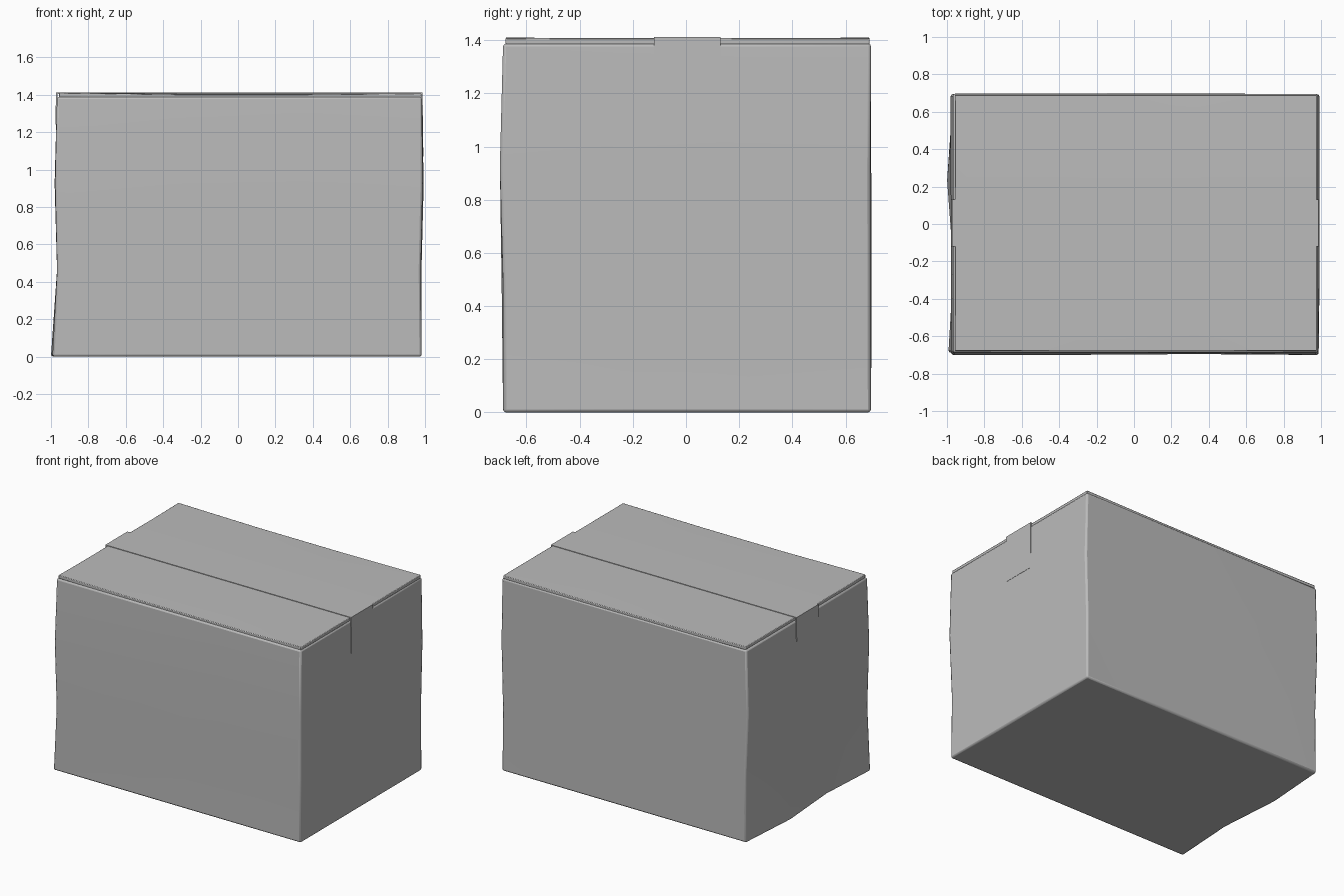
import bpy
import bmesh
import math
import random

random.seed(4)
cube = bpy.data.objects.get("Cube")
if cube:
    bpy.data.objects.remove(cube, do_unlink=True)

grey = bpy.data.materials.new("box grey")
grey.use_nodes = True
colour = (0.5, 0.5, 0.5, 1)
grey.diffuse_color = colour
grey.node_tree.nodes["Principled BSDF"].inputs["Base Color"].default_value = colour


def finish(name, bm, bevel=0.0):
    bmesh.ops.recalc_face_normals(bm, faces=bm.faces)
    mesh = bpy.data.meshes.new(name)
    bm.to_mesh(mesh)
    bm.free()
    mesh.materials.append(grey)
    obj = bpy.data.objects.new(name, mesh)
    bpy.context.collection.objects.link(obj)
    bpy.ops.object.select_all(action="DESELECT")
    obj.select_set(True)
    bpy.context.view_layer.objects.active = obj
    bpy.ops.object.shade_smooth_by_angle(angle=math.radians(40))
    if bevel:
        mod = obj.modifiers.new("soft edges", "BEVEL")
        mod.width = bevel
        mod.segments = 2
        mod.limit_method = "ANGLE"
        mod.angle_limit = math.radians(40)
    return obj


def grid_block():
    """Unit cube split three ways along every axis."""
    bm = bmesh.new()
    bmesh.ops.create_cube(bm, size=1)
    bmesh.ops.subdivide_edges(bm, edges=bm.edges[:], cuts=2, use_grid_fill=True)
    return bm


# Carton body: slightly dented walls
HEIGHT = 1.388
right_wall = [0.982, 0.98, 0.99, 0.983]         # by height
front_wall = [-0.688, -0.69, -0.697, -0.688]    # by height
left_wall = [-0.972, -0.965, -0.977, -0.968]    # by height
left_base = [-0.993, -0.965, -1.0, -0.967]      # lowest row, by depth
bm = grid_block()
for v in bm.verts:
    i, j, k = (round((c + 0.5) * 3) for c in v.co)
    x = -0.97 + i * 0.65
    y = -0.69 + j * 0.462
    if i == 0:
        x = left_base[j] if k == 0 else left_wall[k]
    elif i == 3:
        x = right_wall[k]
    if j == 0:
        y = front_wall[k]
    elif j == 3:
        y = 0.696
    if k in (1, 2):
        x += random.uniform(-0.004, 0.004) if i in (0, 3) else 0
        y += random.uniform(-0.004, 0.003) if j in (0, 3) else 0
    v.co = (x, y, k * HEIGHT / 3)
finish("carton_body", bm, 0.012)

# Two closing flaps meeting along the middle
for name, y0, y1 in (("front_flap", -0.678, -0.001), ("back_flap", 0.001, 0.69)):
    bm = grid_block()
    for v in bm.verts:
        i, j, k = (round((c + 0.5) * 3) for c in v.co)
        outer = (j == 0) if y0 < 0 else (j == 3)
        sag = -0.006 if outer and i in (1, 2) else 0
        v.co = (-0.958 + i * 0.645, y0 + (y1 - y0) * j / 3,
                1.384 + k * 0.008 + sag + (0.003 if i == 0 and outer else 0))
    finish(name, bm, 0.004)

# Packing tape over the seam, folded down both ends
outside = [(-0.975, 1.24), (-0.974, 1.412), (0.987, 1.412), (0.991, 1.07)]
inside = [(0.981, 1.07), (0.979, 1.404), (-0.966, 1.404), (-0.966, 1.24)]
bm = bmesh.new()
ring = [bm.verts.new((x, -0.12, z)) for x, z in outside + inside]
face = bm.faces.new(ring)
made = bmesh.ops.extrude_face_region(bm, geom=[face])["geom"]
moved = [g for g in made if isinstance(g, bmesh.types.BMVert)]
bmesh.ops.translate(bm, verts=moved, vec=(0, 0.25, 0))
finish("packing_tape", bm)
